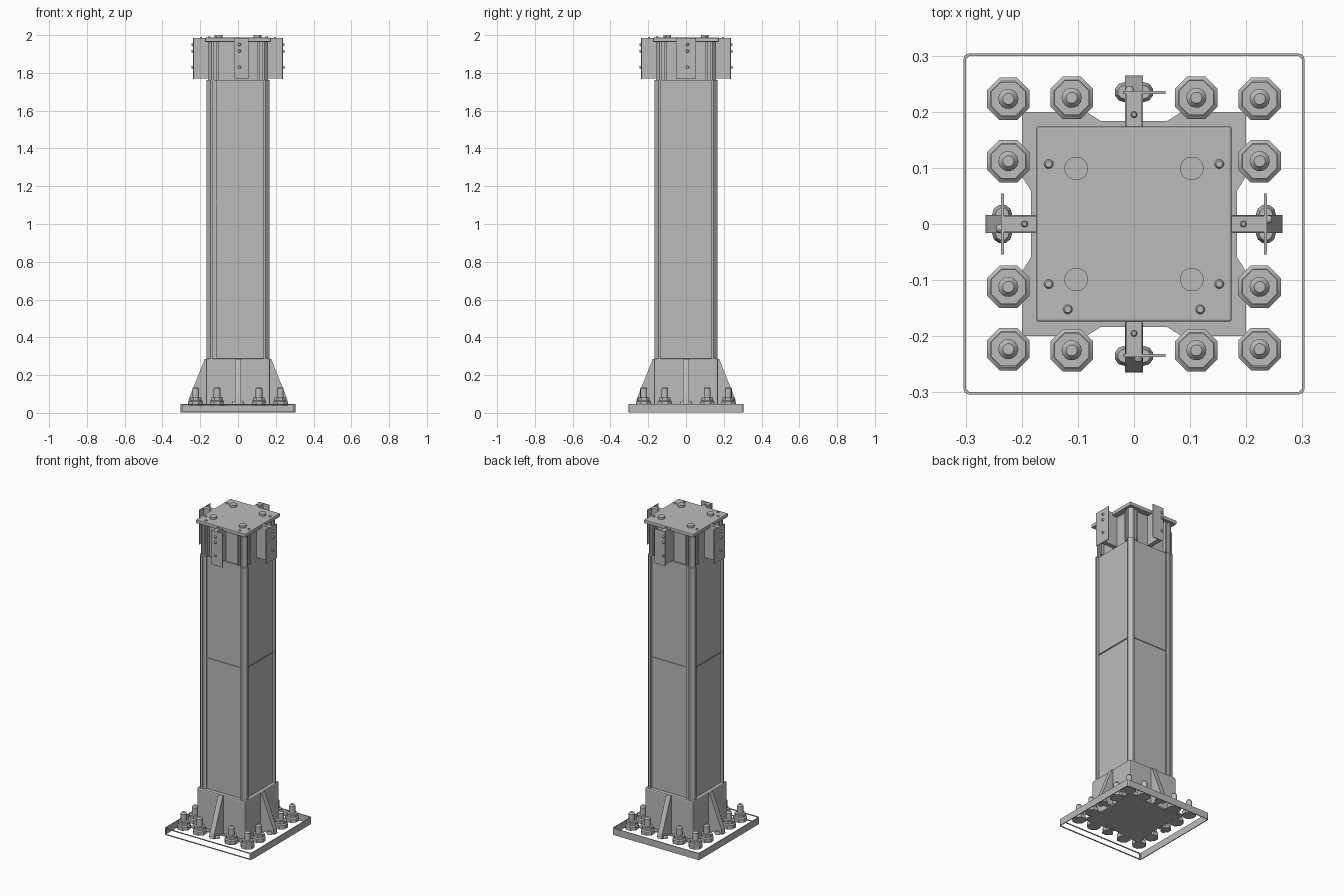
import bpy, bmesh, math
from mathutils import Matrix, Vector

if "Cube" in bpy.data.objects:
    bpy.data.objects.remove(bpy.data.objects["Cube"])

steel = bpy.data.materials.new("grey_steel")
steel.diffuse_color = (0.5, 0.5, 0.5, 1)
steel.use_nodes = True
steel.node_tree.nodes["Principled BSDF"].inputs["Base Color"].default_value = steel.diffuse_color


def finish(name, bm, bevel=0.0, smooth=False):
    bmesh.ops.recalc_face_normals(bm, faces=bm.faces)
    me = bpy.data.meshes.new(name)
    bm.to_mesh(me)
    bm.free()
    me.materials.append(steel)
    ob = bpy.data.objects.new(name, me)
    bpy.context.collection.objects.link(ob)
    if bevel:
        m = ob.modifiers.new("bevel", 'BEVEL')
        m.width, m.segments = bevel, 2
    if smooth:
        bpy.context.view_layer.objects.active = ob
        ob.select_set(True)
        bpy.ops.object.shade_smooth_by_angle(angle=math.radians(35))
        ob.select_set(False)
    return ob


def add_box(bm, x0, x1, y0, y1, z0, z1, turn=0):
    mat = (Matrix.Rotation(turn * math.pi / 2, 4, 'Z')
           @ Matrix.Translation(((x0 + x1) / 2, (y0 + y1) / 2, (z0 + z1) / 2))
           @ Matrix.Diagonal((x1 - x0, y1 - y0, z1 - z0, 1)))
    bmesh.ops.create_cube(bm, size=1, matrix=mat)


def add_cyl(bm, x, y, z0, z1, r0, r1=None, n=8, turn=0):
    mat = (Matrix.Rotation(turn * math.pi / 2, 4, 'Z')
           @ Matrix.Translation((x, y, (z0 + z1) / 2)) @ Matrix.Rotation(math.pi / n, 4, 'Z'))
    bmesh.ops.create_cone(bm, cap_ends=True, segments=n, radius1=r0,
                          radius2=r0 if r1 is None else r1, depth=z1 - z0, matrix=mat)


def add_prism(bm, pts, offset, turn=0):
    """Extrude a closed 3D outline by an offset vector."""
    rot = Matrix.Rotation(turn * math.pi / 2, 3, 'Z')
    f = bm.faces.new([bm.verts.new(rot @ Vector(p)) for p in pts])
    g = bmesh.ops.extrude_face_region(bm, geom=[f], use_keep_orig=True)
    bmesh.ops.translate(bm, vec=rot @ Vector(offset),
                        verts=[v for v in g['geom'] if isinstance(v, bmesh.types.BMVert)])


def box(name, *dims, bevel=0.0):
    bm = bmesh.new()
    add_box(bm, *dims)
    return finish(name, bm, bevel)


# Thin rim around the base: three full walls, the front one open between two rails
bm = bmesh.new()
for t in (0, 1, 2):
    add_box(bm, 0.299, 0.304, -0.294, 0.294, 0.003, 0.046, t)
for z in (0.003, 0.041):
    add_box(bm, 0.299, 0.304, -0.294, 0.294, z, z + 0.005, 3)
corner = [(0.304, 0.294), (0.301, 0.301), (0.294, 0.304), (0.294, 0.299), (0.299, 0.294)]
for t in range(4):
    add_prism(bm, [(x, y, 0.003) for x, y in corner], (0, 0, 0.043), t)
finish("base_rim", bm)

# Anchor bolt layout: three around each corner
bolts = [(sx * a, sy * b) for sx in (-1, 1) for sy in (-1, 1)
         for a, b in ((0.224, 0.223), (0.111, 0.225), (0.224, 0.112))]

# Scalloped floor under the column and bolts
bm = bmesh.new()
add_box(bm, -0.184, 0.184, -0.184, 0.184, 0.036, 0.044)
for t in range(4):
    outline = [(0.06, 0.06), (0.184, 0.06), (0.2, 0.085), (0.2, 0.2), (0.085, 0.2), (0.06, 0.184)]
    add_prism(bm, [(x, y, 0.0365) for x, y in outline], (0, 0, 0.007), t)
for x, y in bolts:
    add_cyl(bm, x, y, 0.036, 0.045, 0.041)
finish("base_floor", bm)

# Anchor bolts: washer, flat-topped nut, rounded stud
bm = bmesh.new()
for x, y in bolts:
    add_cyl(bm, x, y, 0.044, 0.060, 0.041)
    add_cyl(bm, x, y, 0.060, 0.066, 0.041, 0.034)
    add_cyl(bm, x, y, 0.064, 0.082, 0.033)
    add_cyl(bm, x, y, 0.08, 0.128, 0.018, n=14)
    add_cyl(bm, x, y, 0.128, 0.138, 0.018, 0.010, n=14)
finish("anchor_bolts", bm, smooth=True)

# Sleeve around the foot of the column
box("foot_sleeve", -0.17, 0.17, -0.17, 0.17, 0.04, 0.288, bevel=0.008)

# Sloping gussets with small rounded feet
bm = bmesh.new()
for t in range(4):
    add_prism(bm, [(0.16, -0.016, 0.044), (0.265, -0.016, 0.044), (0.26, -0.016, 0.075),
                   (0.176, -0.016, 0.285), (0.16, -0.016, 0.285)], (0, 0.032, 0), t)
    for y in (-0.017, 0.017):
        add_cyl(bm, 0.235, y, 0.042, 0.062, 0.018, 0.012, 10, t)
finish("gussets", bm)

# Column core with recessed side panels
box("column_core", -0.149, 0.149, -0.149, 0.149, 0.28, 1.762)
box("head_core", -0.138, 0.138, -0.138, 0.138, 1.755, 1.968)

# Chamfered corner posts
bm = bmesh.new()
for t in range(4):
    a, b, c = 0.134, 0.146, 0.166
    outline = [(a, a), (c, a), (c, b), (b, c), (a, c)]
    add_prism(bm, [(x, y, 0.28) for x, y in outline], (0, 0, 1.482), t)
    outline = [(x - 0.006, y - 0.006) for x, y in outline]
    add_prism(bm, [(x, y, 1.76) for x, y in outline], (0, 0, 0.208), t)
finish("corner_posts", bm)

# Raised side strips, seams and head ribs
bm = bmesh.new()
for y0, y1, t in ((-0.136, -0.112, 3), (0.112, 0.136, 1)):
    add_box(bm, 0.145, 0.157, y0, y1, 0.28, 1.762, t)
for t in range(4):
    add_box(bm, 0.145, 0.154, -0.135, 0.135, 1.113, 1.119, t)
    for y in (-0.108, 0.108):
        add_box(bm, 0.135, 0.158, y - 0.006, y + 0.006, 1.765, 1.968, t)
finish("column_trim", bm)

# Cap plate with discs and rivets
box("cap_plate", -0.174, 0.174, -0.174, 0.174, 1.964, 1.987, bevel=0.004)
bm = bmesh.new()
for sx in (-1, 1):
    for sy in (-1, 1):
        add_cyl(bm, sx * 0.103, sy * 0.099, 1.984, 2.0, 0.021, n=20)
        add_cyl(bm, sx * 0.152, sy * 0.107, 1.984, 1.992, 0.01, 0.006, n=10)
    add_cyl(bm, sx * 0.118, -0.152, 1.984, 1.992, 0.01, 0.006, n=10)
for t in range(4):
    add_cyl(bm, 0.195, 0, 1.981, 1.989, 0.007, 0.004, 10, t)
finish("cap_bolts", bm, smooth=True)

# Head brackets: fin plus thin end plate (turn, plate start, plate end)
bm = bmesh.new()
for t, y0, y1 in ((0, -0.054, 0.054), (1, -0.056, 0.020), (2, -0.054, 0.054), (3, -0.020, 0.056)):
    add_box(bm, 0.13, 0.233, -0.014, 0.014, 1.77, 1.984, t)
    add_box(bm, 0.232, 0.237, y0, y1, 1.768, 1.985, t)
finish("head_brackets", bm)

# Small bolts on the bracket plates
bm = bmesh.new()
for t in range(4):
    for z in (1.83, 1.915, 1.95):
        mat = (Matrix.Rotation(t * math.pi / 2, 4, 'Z') @ Matrix.Translation((0.24, 0.008, z))
               @ Matrix.Rotation(math.pi / 2, 4, 'Y'))
        bmesh.ops.create_cone(bm, cap_ends=True, segments=10, radius1=0.009,
                              radius2=0.006, depth=0.01, matrix=mat)
finish("bracket_bolts", bm, smooth=True)
